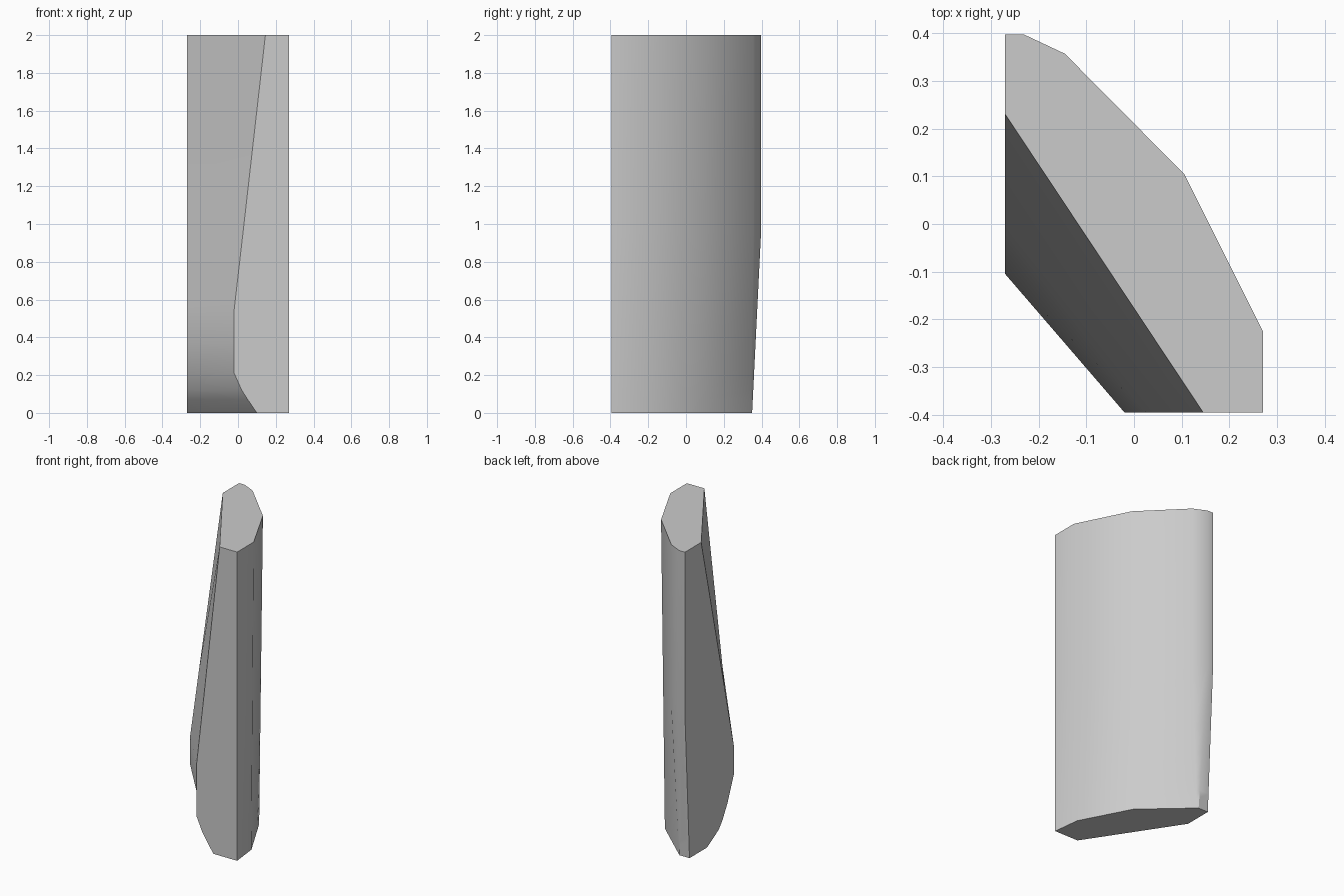
import bpy
import bmesh
import math
from mathutils import Vector

cube = bpy.data.objects.get("Cube")
if cube:
    bpy.data.objects.remove(cube, do_unlink=True)

# Plain grey material
grey = bpy.data.materials.new("light_grey")
grey.use_nodes = True
color = (0.6, 0.6, 0.6, 1)
grey.diffuse_color = color
grey.node_tree.nodes["Principled BSDF"].inputs["Base Color"].default_value = color

RIGHT, FRONT = -0.27, -0.395

# Flared side: height, x on the front face, y on the right face
flare = [(0, 0.10, 0.17), (0.07, 0.052, 0.05), (0.12, 0.02, 0.01),
         (0.21, -0.02, -0.04), (0.37, -0.02, -0.105), (0.55, -0.02, -0.105),
         (0.95, 0.026, -0.013), (2, 0.145, 0.23)]

# Rounded side: bottom point, top point, height where the top shape is reached
rounded = [((0.27, FRONT), (0.27, FRONT), 2),
           ((0.25, -0.22), (0.27, -0.225), 2),
           ((0.085, 0.095), (0.105, 0.105), 2),
           ((-0.19, 0.343), (-0.145, 0.357), 0.95),
           ((-0.20, 0.35), (-0.23, 0.397), 0.95),
           ((RIGHT, 0.35), (RIGHT, 0.397), 0.95)]


def section(z, front_x, side_y):
    """Outline of the block at one height, counter-clockwise."""
    points = [Vector(low).lerp(Vector(high), min(1, z / reach))
              for low, high, reach in rounded]
    points += [Vector((RIGHT, side_y)), Vector((front_x, FRONT))]
    return [(p.x, p.y, z) for p in points]


# Loft the outlines into a closed block
bm = bmesh.new()
rings = [[bm.verts.new(p) for p in section(*level)] for level in flare]
for lower, upper in zip(rings, rings[1:]):
    for i in range(len(lower)):
        j = (i + 1) % len(lower)
        bm.faces.new((lower[i], lower[j], upper[j], upper[i]))
bm.faces.new(list(reversed(rings[0])))
bm.faces.new(rings[-1])
bmesh.ops.recalc_face_normals(bm, faces=bm.faces[:])

mesh = bpy.data.meshes.new("flared_block")
bm.to_mesh(mesh)
bm.free()
mesh.materials.append(grey)
block = bpy.data.objects.new("flared_block", mesh)
bpy.context.collection.objects.link(block)

# Smooth the gentle curves, keep the hard edges
bpy.ops.object.select_all(action="DESELECT")
block.select_set(True)
bpy.context.view_layer.objects.active = block
bpy.ops.object.shade_smooth_by_angle(angle=math.radians(30))
